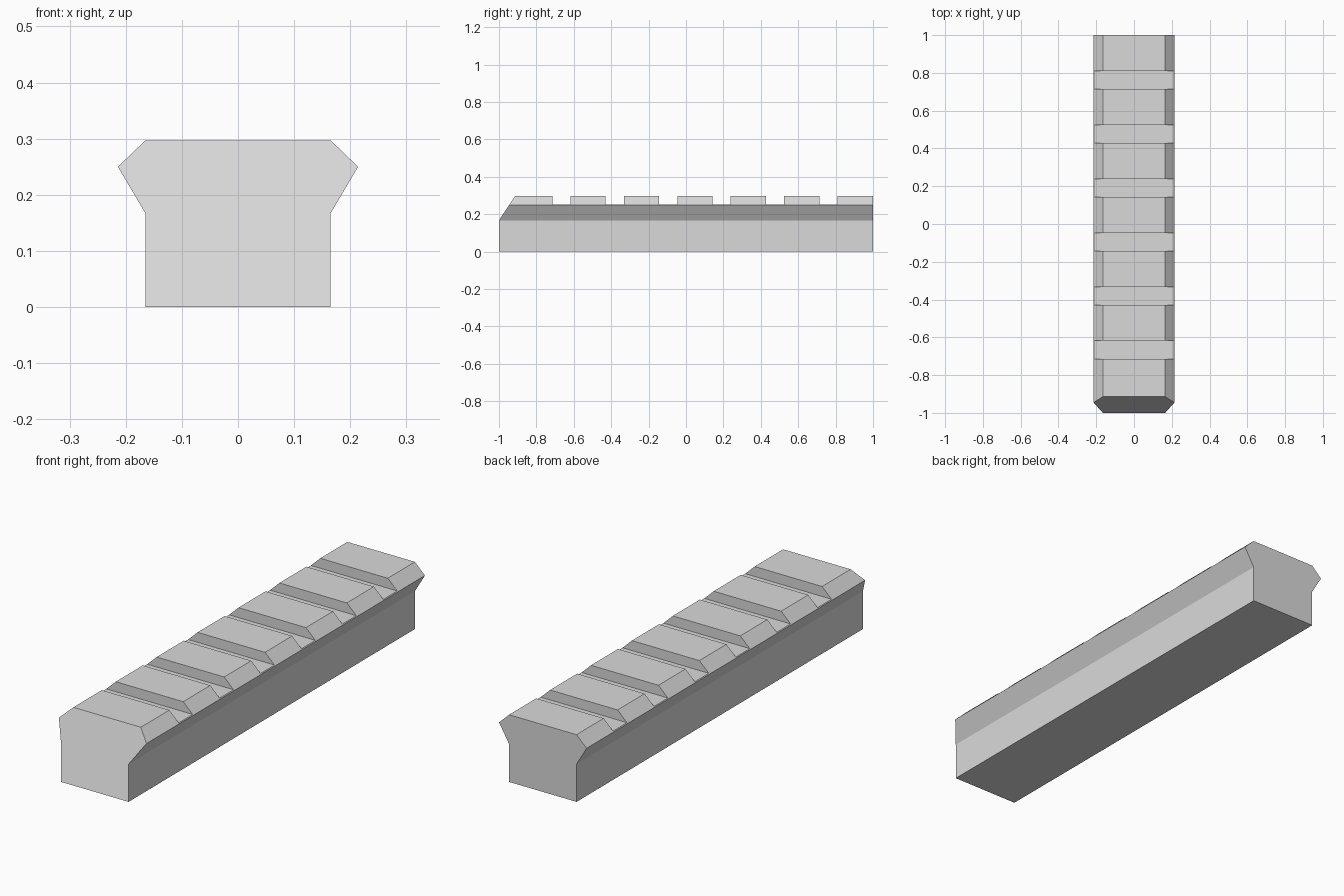
import bpy, bmesh
from mathutils import Vector, Matrix

cube = bpy.data.objects.get("Cube")
if cube:
    bpy.data.objects.remove(cube, do_unlink=True)

HALF_LENGTH = 1.0
SLOT_FLOOR = 0.253
SLOT_WIDTH = 0.097
SLOT_PITCH = 2 / 7

# Single flat colour
grey = bpy.data.materials.new("light_grey")
grey.use_nodes = True
colour = (0.7, 0.7, 0.7, 1)
grey.diffuse_color = colour
grey.node_tree.nodes["Principled BSDF"].inputs["Base Color"].default_value = colour


def make_object(name, bm):
    bmesh.ops.recalc_face_normals(bm, faces=bm.faces)
    mesh = bpy.data.meshes.new(name)
    bm.to_mesh(mesh)
    bm.free()
    mesh.materials.append(grey)
    obj = bpy.data.objects.new(name, mesh)
    bpy.context.collection.objects.link(obj)
    return obj


# Rail body: mirrored cross-section extruded along y
half = [(0.165, 0), (0.165, 0.167), (0.214, 0.25), (0.165, 0.297)]
section = half + [(-x, z) for x, z in reversed(half)]
bm = bmesh.new()
face = bm.faces.new([bm.verts.new((x, -HALF_LENGTH, z)) for x, z in section])
ext = bmesh.ops.extrude_face_region(bm, geom=[face])
verts = [v for v in ext["geom"] if isinstance(v, bmesh.types.BMVert)]
bmesh.ops.translate(bm, verts=verts, vec=(0, 2 * HALF_LENGTH, 0))

# Sloped nose: shear the upper front corners back
for v in bm.verts:
    if v.co.y < 0 and v.co.z > 0.167:
        v.co.y += (v.co.z - 0.167) * 0.66
rail = make_object("rail", bm)

# Cross slots cut into the top
bm = bmesh.new()
for i in range(6):
    y = -0.715 + SLOT_WIDTH / 2 + i * SLOT_PITCH
    place = Matrix.Translation((0, y, SLOT_FLOOR + 0.1))
    bmesh.ops.create_cube(bm, size=1, matrix=place @ Matrix.Diagonal((0.6, SLOT_WIDTH, 0.2, 1)))
cutter = make_object("slot_cutter", bm)
cutter.hide_render = True

cut = rail.modifiers.new("slots", "BOOLEAN")
cut.operation = "DIFFERENCE"
cut.solver = "EXACT"
cut.object = cutter
bpy.context.view_layer.objects.active = rail
bpy.ops.object.modifier_apply(modifier=cut.name)
bpy.data.objects.remove(cutter, do_unlink=True)
